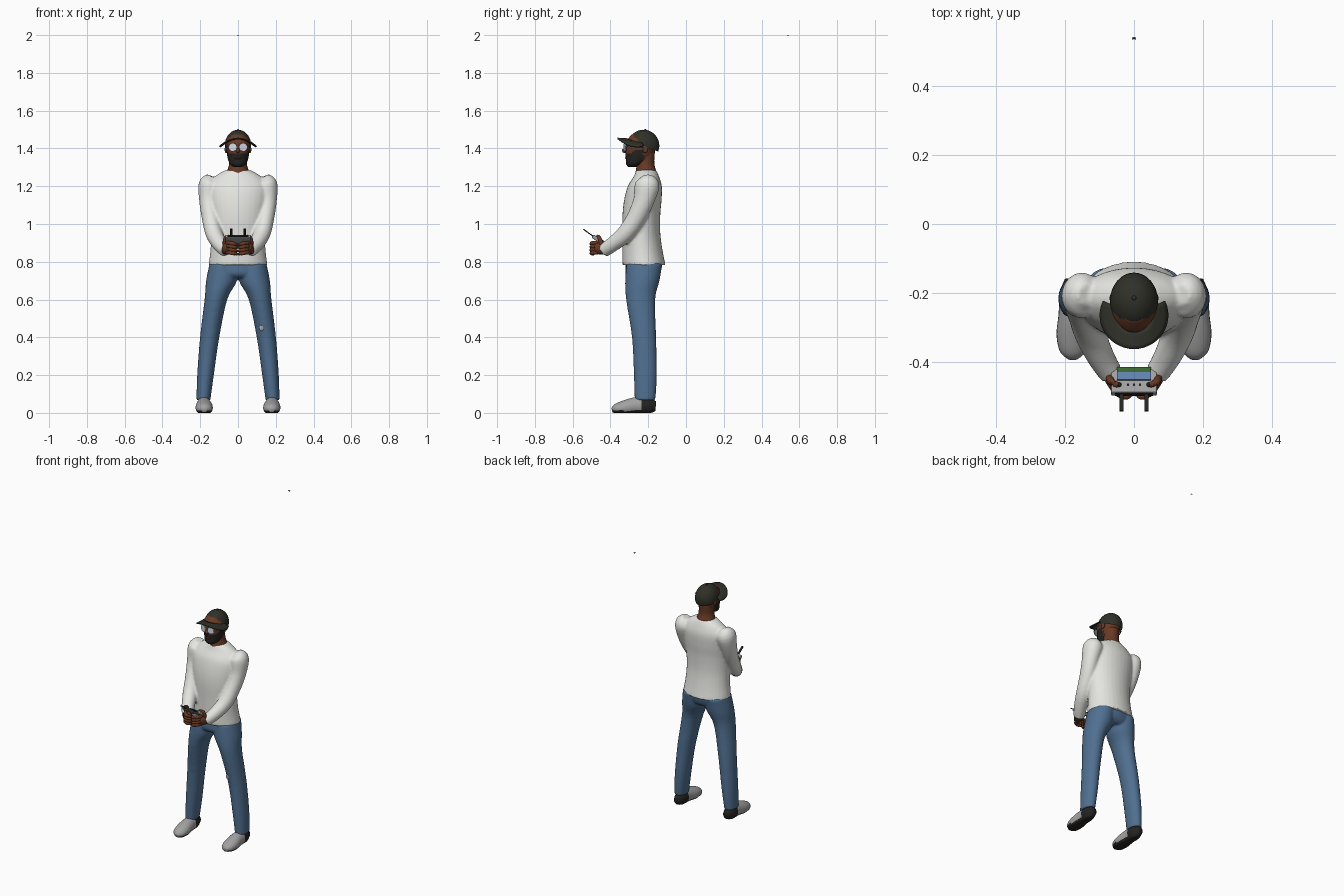
import bpy, bmesh, math
from mathutils import Vector, Matrix

if "Cube" in bpy.data.objects:
    bpy.data.objects.remove(bpy.data.objects["Cube"])


def material(name, r, g, b):
    m = bpy.data.materials.new(name)
    m.use_nodes = True
    m.diffuse_color = (r, g, b, 1)
    m.node_tree.nodes["Principled BSDF"].inputs["Base Color"].default_value = (r, g, b, 1)
    return m


WHITE = material("shirt white", .78, .78, .75)
DENIM = material("denim blue", .08, .16, .28)
OLIVE = material("dark olive", .03, .03, .022)
SKIN = material("brown skin", .14, .042, .018)
GREY = material("mid grey", .36, .36, .36)
BLACK = material("soft black", .018, .017, .015)
LENS = material("pale lens", .68, .7, .8)
GREEN = material("screen green", .04, .13, .03)
BLUE = material("screen blue", .12, .22, .42)


def finish(name, bm, mats, rule=None, smooth=True):
    """Turn a bmesh into an object, picking face materials by a rule on the centre."""
    bmesh.ops.recalc_face_normals(bm, faces=bm.faces)
    for f in bm.faces:
        f.smooth = smooth
        f.material_index = rule(f.calc_center_median()) if rule else 0
    me = bpy.data.meshes.new(name)
    bm.to_mesh(me)
    bm.free()
    for m in mats:
        me.materials.append(m)
    ob = bpy.data.objects.new(name, me)
    bpy.context.collection.objects.link(ob)
    return ob


def spline(a, b, c, d, t):
    return [.5 * (2 * q + (r - p) * t + (2*p - 5*q + 4*r - s) * t**2 + (3*q - p - 3*r + s) * t**3)
            for p, q, r, s in zip(a, b, c, d)]


def loft(bm, sections, level=False, sides=24, steps=4):
    """Closed tube through (x, y, z, radius, radius) sections; level keeps rings horizontal."""
    n = len(sections)
    pts = [spline(sections[max(i - 1, 0)], sections[i], sections[i + 1],
                  sections[min(i + 2, n - 1)], k / steps)
           for i in range(n - 1) for k in range(steps)] + [list(sections[-1])]
    rings = []
    for i, p in enumerate(pts):
        u, v = Vector((1, 0, 0)), Vector((0, 1, 0))
        if not level:
            t = Vector(pts[min(i + 1, len(pts) - 1)][:3]) - Vector(pts[max(i - 1, 0)][:3])
            t.normalize()
            ref = u if abs(t.x) < .8 else Vector((0, 0, 1))
            u = (ref - t * ref.dot(t)).normalized()
            v = t.cross(u)
        ring = []
        for k in range(sides):
            a = math.tau * k / sides
            ring.append(bm.verts.new(Vector(p[:3]) + u * p[3] * math.cos(a) + v * p[4] * math.sin(a)))
        rings.append(ring)
    for r, s in zip(rings, rings[1:]):
        for k in range(sides):
            j = (k + 1) % sides
            bm.faces.new((r[k], r[j], s[j], s[k]))
    bm.faces.new(rings[0][::-1])
    bm.faces.new(rings[-1])


def mirror(sections, side):
    return [(s[0] * side, *s[1:]) for s in sections]


def ball(bm, loc, scale, seg=24):
    m = Matrix.Translation(loc) @ Matrix.Diagonal((*scale, 1))
    bmesh.ops.create_uvsphere(bm, u_segments=seg, v_segments=seg // 2, radius=1, matrix=m)


def box(bm, loc, size, base=Matrix()):
    m = base @ Matrix.Translation(loc) @ Matrix.Diagonal((*size, 1))
    bmesh.ops.create_cube(bm, size=1, matrix=m)


def fuse(ob, voxel, rounds):
    r = ob.modifiers.new("fuse", "REMESH")
    r.mode, r.voxel_size, r.use_smooth_shade = "VOXEL", voxel, True
    s = ob.modifiers.new("soften", "SMOOTH")
    s.factor, s.iterations = .5, rounds


# Shirt: torso and both sleeves fused
bm = bmesh.new()
loft(bm, [(0, -.222, .782, .156, .114), (0, -.23, .86, .146, .106), (0, -.236, .95, .143, .1),
          (0, -.236, 1.05, .15, .1), (0, -.228, 1.13, .16, .099), (0, -.218, 1.2, .162, .09),
          (0, -.21, 1.25, .125, .068), (0, -.21, 1.285, .068, .052)], level=True, sides=32)
sleeve = [(.135, -.205, 1.25, .03, .03), (.15, -.205, 1.21, .058, .065), (.155, -.225, 1.12, .05, .055),
          (.145, -.265, 1.03, .046, .05), (.127, -.32, .95, .045, .046), (.097, -.385, .895, .04, .04),
          (.065, -.437, .858, .034, .036)]
for side in (1, -1):
    loft(bm, mirror(sleeve, side))
fuse(finish("shirt", bm, [WHITE]), .007, 4)

# Jeans: pelvis and both legs fused
bm = bmesh.new()
loft(bm, [(0, -.23, .715, .12, .07), (0, -.228, .74, .155, .092), (0, -.22, .8, .148, .098)],
     level=True, sides=32)
leg = [(.183, -.217, .068, .037, .055), (.172, -.215, .2, .044, .061), (.15, -.222, .4, .051, .064),
       (.117, -.24, .6, .06, .077), (.087, -.231, .7, .082, .091), (.077, -.22, .79, .074, .095)]
for side in (1, -1):
    loft(bm, mirror(leg, side), level=True)
fuse(finish("jeans", bm, [DENIM]), .007, 4)
bm = bmesh.new()
ball(bm, (.125, -.287, .45), (.014, .005, .017), 12)
finish("knee_patch", bm, [GREY])

# Shoes: grey uppers, black heels and soles
shoe = [(.181, -.16, .035, .02, .025), (.181, -.2, .038, .035, .045), (.18, -.26, .038, .039, .046),
        (.179, -.32, .028, .046, .04), (.178, -.37, .02, .037, .028), (.178, -.392, .015, .014, .012)]
for side, label in ((1, "left"), (-1, "right")):
    bm = bmesh.new()
    loft(bm, mirror(shoe, side), steps=5)
    for v in bm.verts:
        v.co.z = max(v.co.z, 0)
    finish(label + "_shoe", bm, [GREY, BLACK], lambda c: int(c.z < .012 or c.y > -.235))

# Neck and head, with the beard on the lower front of the face
bm = bmesh.new()
loft(bm, [(0, -.215, 1.235, .064, .062), (0, -.212, 1.28, .057, .054), (0, -.215, 1.32, .047, .047),
          (0, -.215, 1.38, .047, .05)], level=True)
finish("neck", bm, [SKIN])
bm = bmesh.new()
loft(bm, [(0, -.282, 1.303, .024, .024), (0, -.271, 1.318, .043, .046), (0, -.25, 1.35, .055, .069),
          (0, -.24, 1.4, .062, .08), (0, -.235, 1.44, .064, .08), (0, -.23, 1.475, .045, .055)],
     level=True, sides=32, steps=6)
finish("head", bm, [SKIN, BLACK],
       lambda c: int(c.y < -.225 and c.z < 1.372 + max(0, abs(c.x) - .045) * 1.5))
bm = bmesh.new()
ball(bm, (0, -.322, 1.388), (.011, .017, .013), 16)
for side in (1, -1):
    ball(bm, (side * .063, -.215, 1.395), (.008, .014, .02), 16)
finish("nose_and_ears", bm, [SKIN])
bm = bmesh.new()
ball(bm, (0, -.316, 1.349), (.018, .008, .005), 16)
finish("lips", bm, [SKIN])

# Glasses
lenses, frame = bmesh.new(), bmesh.new()
for side in (1, -1):
    turn = Matrix.Rotation(side * .25, 4, "Z") @ Matrix.Rotation(math.pi / 2, 4, "X")
    for bm, r, y, depth in ((lenses, .02, -.324, .006), (frame, .023, -.322, .005)):
        bmesh.ops.create_cone(bm, cap_ends=True, segments=20, radius1=r, radius2=r, depth=depth,
                              matrix=Matrix.Translation((side * .027, y, 1.406)) @ turn)
    loft(frame, mirror([(.047, -.316, 1.41, .003, .003), (.063, -.28, 1.41, .003, .003),
                        (.067, -.215, 1.408, .003, .003)], side), sides=8)
finish("lenses", lenses, [LENS], smooth=False)
finish("glasses_frame", frame, [GREY], smooth=False)

# Cap: dome sliced along a tilted rim, plus a drooping brim
bm = bmesh.new()
ball(bm, (0, -.225, 1.415), (.07, .084, .084), 32)
bmesh.ops.bisect_plane(bm, geom=bm.verts[:] + bm.edges[:] + bm.faces[:], plane_co=(0, -.145, 1.383),
                       plane_no=(0, .32, 1), clear_inner=True)
ball(bm, (0, -.215, 1.498), (.007, .007, .004), 12)
finish("cap_dome", bm, [OLIVE])
bm = bmesh.new()
rows = []
for i in range(29):
    a = math.radians(155 + 230 * i / 28)
    row = []
    for k in range(5):
        r = .05 + .05 * k / 4
        x, y = r * math.cos(a), -.265 + r * .98 * math.sin(a)
        row.append(bm.verts.new((x, y, 1.457 - 4 * x * x - .06 * (y + .363))))
    rows.append(row)
for a, b in zip(rows, rows[1:]):
    for k in range(4):
        bm.faces.new((a[k], a[k + 1], b[k + 1], b[k]))
brim = finish("cap_brim", bm, [OLIVE])
brim.modifiers.new("thickness", "SOLIDIFY").thickness = .007

# Hands: palm, four curled fingers and a thumb each
for side, label in ((1, "left"), (-1, "right")):
    bm = bmesh.new()
    loft(bm, mirror([(.072, -.425, .865, .024, .026), (.056, -.45, .872, .028, .034),
                     (.045, -.475, .88, .024, .03)], side), sides=16)
    for k in range(4):
        z = .848 + .017 * k
        loft(bm, mirror([(.058, -.465, z, .011, .011), (.042, -.494, z, .011, .011),
                         (.02, -.5, z - .004, .01, .01), (.004, -.488, z - .008, .007, .007)], side),
             sides=10)
    loft(bm, mirror([(.07, -.445, .885, .012, .012), (.066, -.458, .925, .011, .011),
                     (.046, -.468, .936, .008, .008)], side), sides=10)
    finish(label + "_hand", bm, [SKIN])

# Remote controller, tilted towards the face
tilt = Matrix.Translation((0, -.46, .912)) @ Matrix.Rotation(math.radians(-36), 4, "X")
bm = bmesh.new()
box(bm, (0, 0, 0), (.134, .085, .02), tilt)
case = finish("controller_case", bm, [GREY], smooth=False)
bev = case.modifiers.new("soft_edges", "BEVEL")
bev.width, bev.segments = .005, 2
for name, mat, y, depth in (("screen_sky", BLUE, .014, .028), ("screen_ground", GREEN, .037, .018)):
    bm = bmesh.new()
    box(bm, (0, y, .011), (.1, depth, .006), tilt)
    finish(name, bm, [mat], smooth=False)
bm = bmesh.new()
for x in (-.036, .036):
    box(bm, (x, -.07, 0), (.012, .066, .006), tilt)
    ball(bm, tilt @ Vector((x * 1.2, -.018, .014)), (.007, .007, .007), 12)
for x in (-.018, 0, .018):
    box(bm, (x, -.016, .01), (.006, .006, .005), tilt)
box(bm, (0, -.041, 0), (.11, .006, .012), tilt)
finish("antennas_and_controls", bm, [BLACK], smooth=False)

# Tiny distant quadcopter
bm = bmesh.new()
box(bm, (0, .54, 1.9975), (.004, .005, .003))
for x in (-.004, .004):
    for y in (.537, .542):
        box(bm, (x, y, 1.999), (.004, .002, .002))
    box(bm, (x / 2, .5395, 1.998), (.005, .0015, .0015))
finish("distant_drone", bm, [BLACK], smooth=False)
